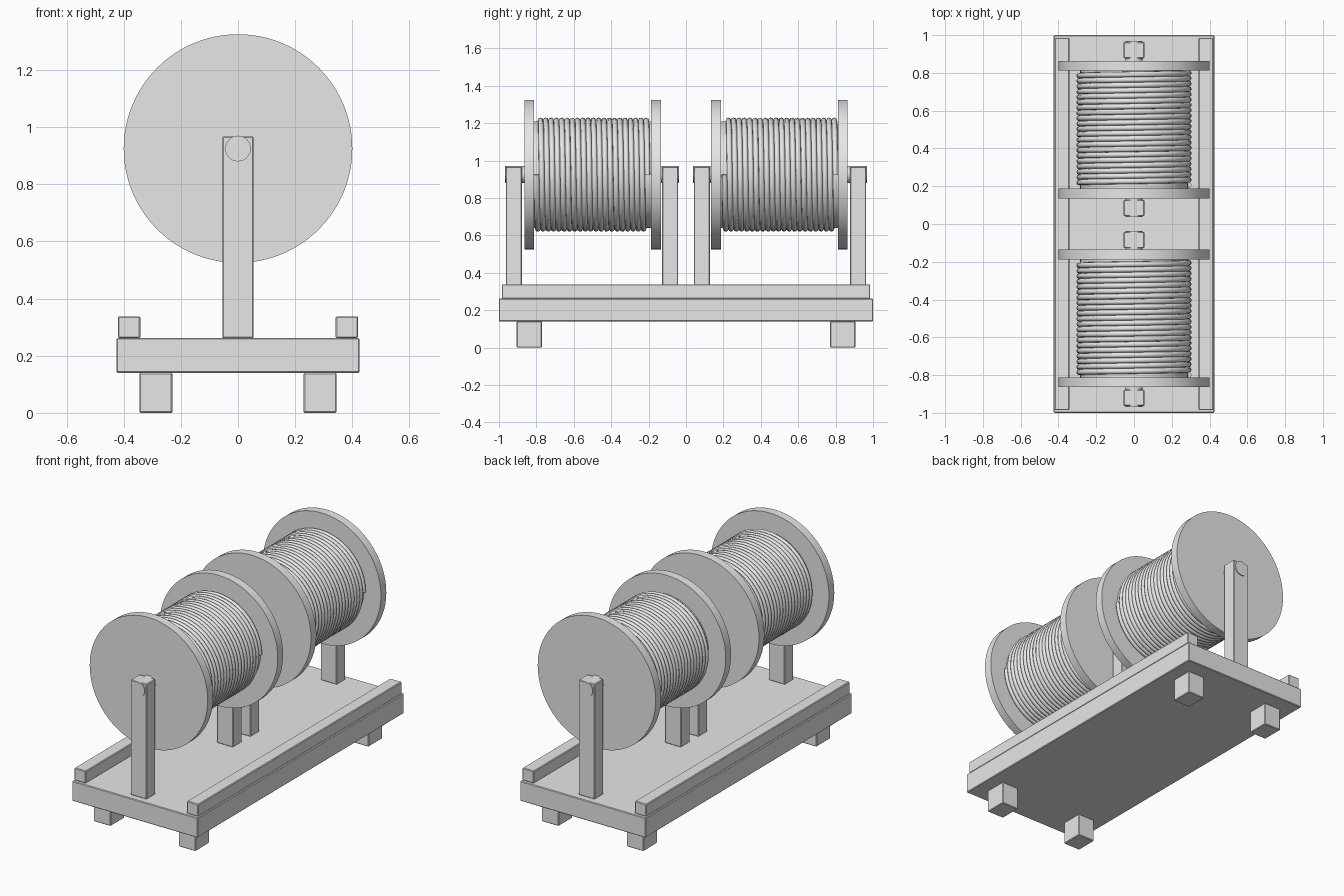
import bpy
import math

cube = bpy.data.objects.get("Cube")
if cube:
    bpy.data.objects.remove(cube, do_unlink=True)

grey = bpy.data.materials.new("plain_grey")
grey.use_nodes = True
grey.diffuse_color = (0.8, 0.8, 0.8, 1)
grey.node_tree.nodes["Principled BSDF"].inputs["Base Color"].default_value = (0.8, 0.8, 0.8, 1)

AXLE_Z = 0.925


def box(name, x, y, z):
    """Softly bevelled block from (min, max) ranges."""
    centre = [(a + b) / 2 for a, b in (x, y, z)]
    bpy.ops.mesh.primitive_cube_add(size=1, location=centre)
    ob = bpy.context.object
    ob.name = name
    ob.scale = [b - a for a, b in (x, y, z)]
    bpy.ops.object.transform_apply(location=False, rotation=False, scale=True)
    bevel = ob.modifiers.new("soft_edges", "BEVEL")
    bevel.width = 0.004
    bevel.segments = 1
    ob.data.materials.append(grey)
    return ob


def drum(name, radius, y0, y1, sides=96):
    """Smooth cylinder lying along y on the axle line."""
    bpy.ops.mesh.primitive_cylinder_add(
        vertices=sides, radius=radius, depth=y1 - y0,
        location=(0, (y0 + y1) / 2, AXLE_Z), rotation=(math.pi / 2, 0, 0))
    ob = bpy.context.object
    ob.name = name
    ob.data.materials.append(grey)
    bpy.ops.object.shade_smooth_by_angle(angle=math.radians(35))
    return ob


def winding(name, y0, y1, turns=21, radius=0.29, wire=0.015, steps=48):
    """Wire coiled along y, starting and ending on the +x side."""
    curve = bpy.data.curves.new(name, "CURVE")
    curve.dimensions = "3D"
    curve.bevel_depth = wire
    curve.bevel_resolution = 2
    curve.use_fill_caps = True
    spline = curve.splines.new("POLY")
    count = turns * steps
    spline.points.add(count)
    for i, point in enumerate(spline.points):
        a = 2 * math.pi * i / steps
        y = y0 + wire + (y1 - y0 - 2 * wire) * i / count
        point.co = (radius * math.cos(a), y, AXLE_Z - radius * math.sin(a), 1)
    ob = bpy.data.objects.new(name, curve)
    bpy.context.collection.objects.link(ob)
    curve.materials.append(grey)
    bpy.ops.object.select_all(action="DESELECT")
    ob.select_set(True)
    bpy.context.view_layer.objects.active = ob
    bpy.ops.object.convert(target="MESH")
    bpy.ops.object.shade_smooth_by_angle(angle=math.radians(60))


# Base board, side rails and feet
box("base_board", (-0.425, 0.425), (-1, 1), (0.14, 0.262))
for side, s in (("left", 1), ("right", -1)):
    rail_x = sorted((s * 0.342, s * 0.42))
    foot_x = sorted((s * 0.23, s * 0.345))
    box(side + "_rail", rail_x, (-0.985, 0.985), (0.262, 0.338))
    for end, e in (("front", -1), ("back", 1)):
        foot_y = sorted((e * 0.77, e * 0.905))
        box(f"{end}_{side}_foot", foot_x, foot_y, (0, 0.14))

# Two spools, each with posts, axle, flanges, core and wire
for end, e in (("front", -1), ("back", 1)):
    for place, y in (("outer", 0.92), ("inner", 0.085)):
        box(f"{end}_{place}_post", (-0.055, 0.055),
            (e * y - 0.043, e * y + 0.043), (0.262, 0.967))
    for place, y in (("outer", 0.838), ("inner", 0.161)):
        drum(f"{end}_{place}_flange", 0.4, e * y - 0.026, e * y + 0.026)
    mid = e * 0.5025
    drum(end + "_axle", 0.045, mid - 0.466, mid + 0.466, 32)
    drum(end + "_core", 0.285, mid - 0.318, mid + 0.318, 64)
    winding(end + "_wire", mid - 0.312, mid + 0.312)
